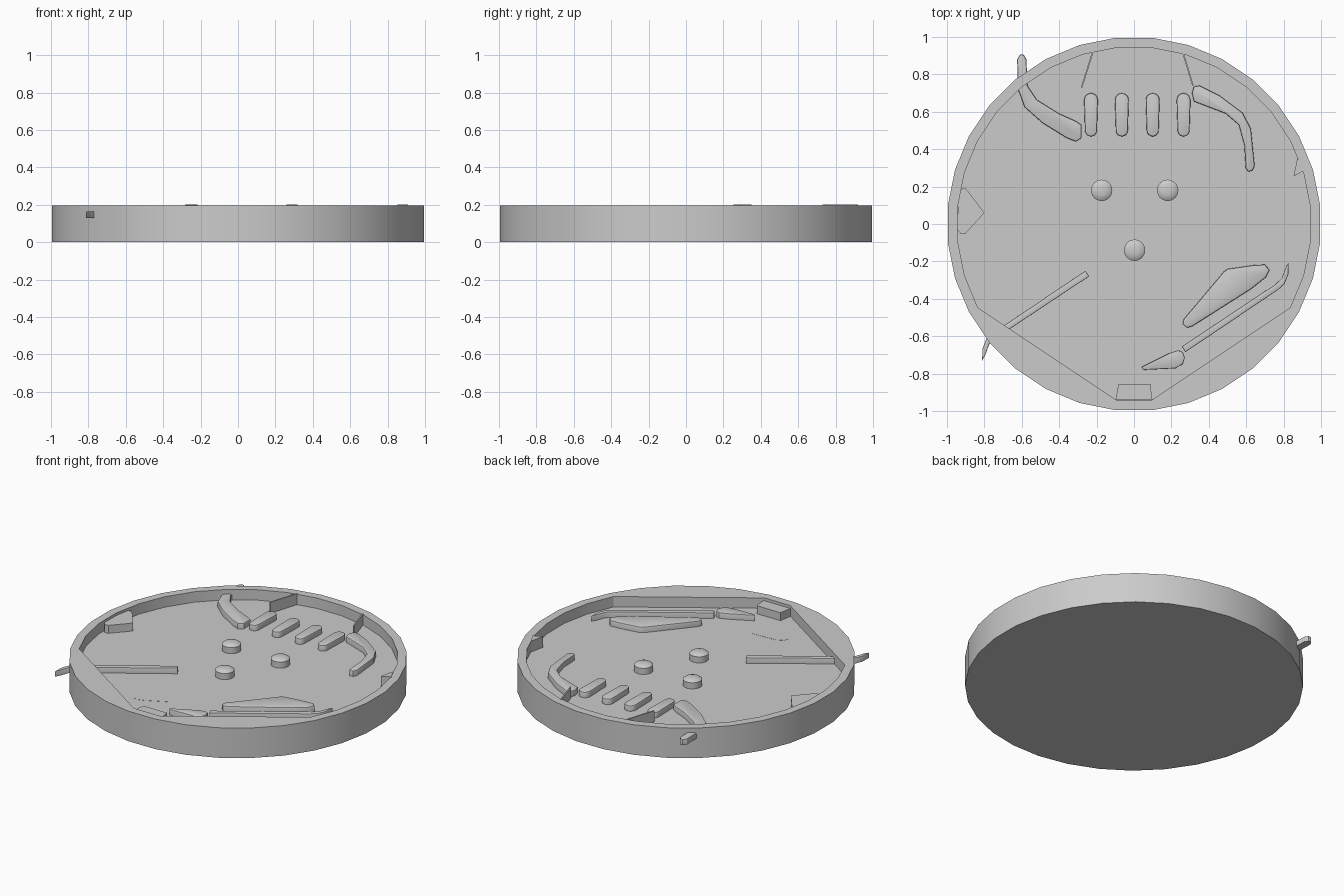
import bpy, bmesh, math

if "Cube" in bpy.data.objects:
    bpy.data.objects.remove(bpy.data.objects["Cube"])

FLOOR, TOP, RIM = 0.128, 0.165, 0.196


def finish(bm, name, smooth=True):
    bmesh.ops.recalc_face_normals(bm, faces=bm.faces)
    me = bpy.data.meshes.new(name)
    bm.to_mesh(me)
    bm.free()
    ob = bpy.data.objects.new(name, me)
    bpy.context.collection.objects.link(ob)
    if smooth:
        bpy.ops.object.select_all(action='DESELECT')
        ob.select_set(True)
        bpy.context.view_layer.objects.active = ob
        bpy.ops.object.shade_smooth_by_angle(angle=math.radians(30))
    return ob


def prism(name, pts, top=TOP, bottom=FLOOR, bevel=0.0):
    """Upright prism from an outline, with optional bevel round its top."""
    bm = bmesh.new()
    f = bm.faces.new([bm.verts.new((x, y, bottom)) for x, y in pts])
    r = bmesh.ops.extrude_face_region(bm, geom=[f], use_keep_orig=True)
    for v in [g for g in r['geom'] if isinstance(g, bmesh.types.BMVert)]:
        v.co.z = top
    if bevel:
        edges = [e for e in bm.edges if all(v.co.z > top - 1e-5 for v in e.verts)]
        bmesh.ops.bevel(bm, geom=edges, offset=bevel, segments=2, profile=0.5,
                        affect='EDGES')
    return finish(bm, name)


def half_turn(pts, cx, cy):
    return [(cx - x, cy - y) for x, y in pts]


# Round tray: 32 sides, inner edge cut straight across the two front corners
N = 32
ang = [math.radians(360 / N * (i + 0.5)) for i in range(N)]
outer = [(math.cos(a), math.sin(a)) for a in ang]
inner = [(0.947 * x, 0.947 * y) for x, y in outer]
for first, last in ((18, 23), (24, 29)):
    (x0, y0), (x1, y1) = inner[first], inner[last]
    for i in range(first, last + 1):
        t = (i - first) / (last - first)
        inner[i] = (x0 + (x1 - x0) * t, y0 + (y1 - y0) * t)
bm = bmesh.new()
rings = [[bm.verts.new((x, y, z)) for x, y in ring]
         for ring, z in ((outer, 0), (outer, RIM), (inner, RIM), (inner, FLOOR))]
for a, b in zip(rings, rings[1:]):
    for i in range(N):
        j = (i + 1) % N
        bm.faces.new((a[i], a[j], b[j], b[i]))
bm.faces.new(rings[0])
bm.faces.new(rings[-1])
finish(bm, "tray")

# Three domed bumpers
for k, (cx, cy) in enumerate(((-0.173, 0.18), (0.18, 0.18), (0.003, -0.14))):
    bm = bmesh.new()
    n, prev = 24, None
    for r, z in ((0.057, FLOOR), (0.057, 0.168), (0.045, 0.177), (0.025, 0.183)):
        ring = [bm.verts.new((cx + r * math.cos(2 * math.pi * i / n),
                              cy + r * math.sin(2 * math.pi * i / n), z)) for i in range(n)]
        if prev:
            for i in range(n):
                j = (i + 1) % n
                bm.faces.new((prev[i], prev[j], ring[j], ring[i]))
        else:
            bm.faces.new(ring)
        prev = ring
    bm.faces.new(prev)
    finish(bm, f"bumper_{k}")

# Four lane dividers with rounded ends
for k in range(4):
    cx = -0.23 + 0.165 * k
    pts = [(cx + 0.037 * math.cos(math.pi * i / 8), 0.663 + 0.037 * math.sin(math.pi * i / 8))
           for i in range(9)]
    pts += [(cx - 0.032 * math.cos(math.pi * i / 8), 0.5 - 0.032 * math.sin(math.pi * i / 8))
            for i in range(9)]
    prism(f"lane_divider_{k}", pts, bevel=0.008)

# Curved upper guides
prism("upper_guide_right",
      [(.32, .655), (.31, .70), (.32, .735), (.35, .74), (.46, .685), (.58, .595), (.625, .51),
       (.645, .31), (.633, .285), (.61, .28), (.597, .30), (.59, .42), (.56, .53), (.49, .59)],
      bevel=0.008)
prism("upper_guide_left",
      [(-.61, .905), (-.625, .88), (-.62, .72), (-.585, .625), (-.49, .54), (-.36, .46),
       (-.31, .44), (-.28, .46), (-.28, .53), (-.31, .55), (-.4, .59), (-.52, .665),
       (-.57, .74), (-.575, .88), (-.59, .905)], bevel=0.008)

# Lower rails: the left one is the right one turned half round
rail = [(.255, -.655), (.275, -.685), (.77, -.352), (.805, -.32), (.825, -.27), (.827, -.205),
        (.81, -.235), (.79, -.29), (.76, -.32)]
prism("lower_rail_right", rail, bevel=0.005)
prism("lower_rail_left", half_turn(rail, .015, -.935), bevel=0.005)

# Kicker wedge
prism("kicker",
      [(.265, -.51), (.26, -.535), (.28, -.555), (.31, -.548), (.63, -.345), (.705, -.285),
       (.725, -.245), (.70, -.217), (.64, -.22), (.5, -.24), (.48, -.255)], bevel=0.008)

# Flippers: raised on the right, flush with the floor on the left
flipper = [(.04, -.765), (.05, -.78), (.22, -.772), (.26, -.75), (.272, -.715), (.262, -.685),
           (.235, -.675), (.19, -.69)]
prism("flipper_right", flipper, bevel=0.006)
prism("flipper_left", half_turn(flipper, 0, -1.39), top=FLOOR + 0.001)

# Blocks against the wall
prism("side_block", [(-.94, .13), (-.93, .18), (-.905, .195), (-.88, .165), (-.8, .06),
                     (-.9, -.05), (-.925, -.055), (-.945, -.03)], top=0.18)
prism("front_block", [(-.083, -.855), (.087, -.855), (.098, -.938), (-.098, -.938)], top=0.18)
prism("side_stop", [(.853, .255), (.91, .285), (.873, .35)], top=0.2)

# Thin stop plates at the back
for side, tip, root in (("left", (-.28, .73), (-.22, .92)), ("right", (.315, .74), (.262, .915))):
    w = 0.004
    prism(f"back_plate_{side}", [(tip[0] - w, tip[1]), (tip[0] + w, tip[1]),
                                 (root[0] + w, root[1]), (root[0] - w, root[1])], top=0.2)
